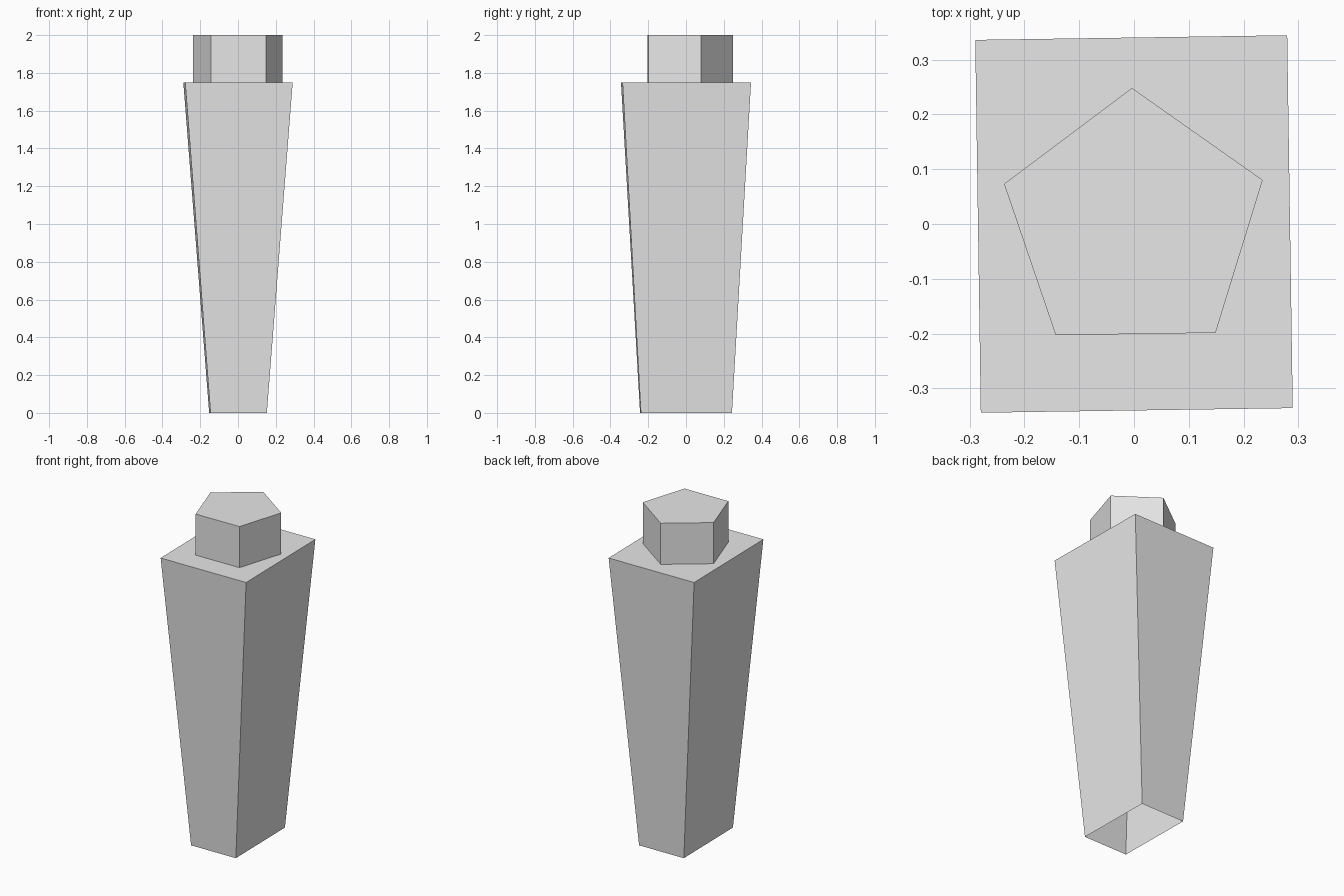
import bpy
import bmesh
import math

if "Cube" in bpy.data.objects:
    bpy.data.objects.remove(bpy.data.objects["Cube"], do_unlink=True)

# Single plain grey
grey = bpy.data.materials.new("plain_grey")
grey.use_nodes = True
colour = (0.8, 0.8, 0.8, 1)
grey.diffuse_color = colour
grey.node_tree.nodes["Principled BSDF"].inputs["Base Color"].default_value = colour

TURN = math.radians(0.85)
SHOULDER = 1.75
TOP = 2.0


def ring(bm, points, z):
    """Place a loop of points at height z, turned slightly about the axis."""
    c, s = math.cos(TURN), math.sin(TURN)
    return [bm.verts.new((x * c - y * s, x * s + y * c, z)) for x, y in points]


def open_prism(name, lower, z0, upper, z1):
    """Flat-sided shell with a closed top and an open underside."""
    bm = bmesh.new()
    a, b = ring(bm, lower, z0), ring(bm, upper, z1)
    n = len(a)
    for i in range(n):
        j = (i + 1) % n
        bm.faces.new((a[i], a[j], b[j], b[i]))
    bm.faces.new(b)
    mesh = bpy.data.meshes.new(name)
    bm.to_mesh(mesh)
    bm.free()
    mesh.materials.append(grey)
    obj = bpy.data.objects.new(name, mesh)
    bpy.context.collection.objects.link(obj)
    return obj


def rectangle(w, d):
    return [(-w / 2, -d / 2), (w / 2, -d / 2), (w / 2, d / 2), (-w / 2, d / 2)]


def polygon(sides, radius):
    angles = [math.pi / 2 + math.tau * i / sides for i in range(sides)]
    return [(radius * math.cos(a), radius * math.sin(a)) for a in angles]


# Tapered body, widening upward, hollow from below
open_prism("tapered_body", rectangle(0.298, 0.482), 0,
           rectangle(0.569, 0.68), SHOULDER)

# Five-sided cap on the shoulder
pentagon = polygon(5, 0.248)
open_prism("pentagon_cap", pentagon, SHOULDER, pentagon, TOP)
